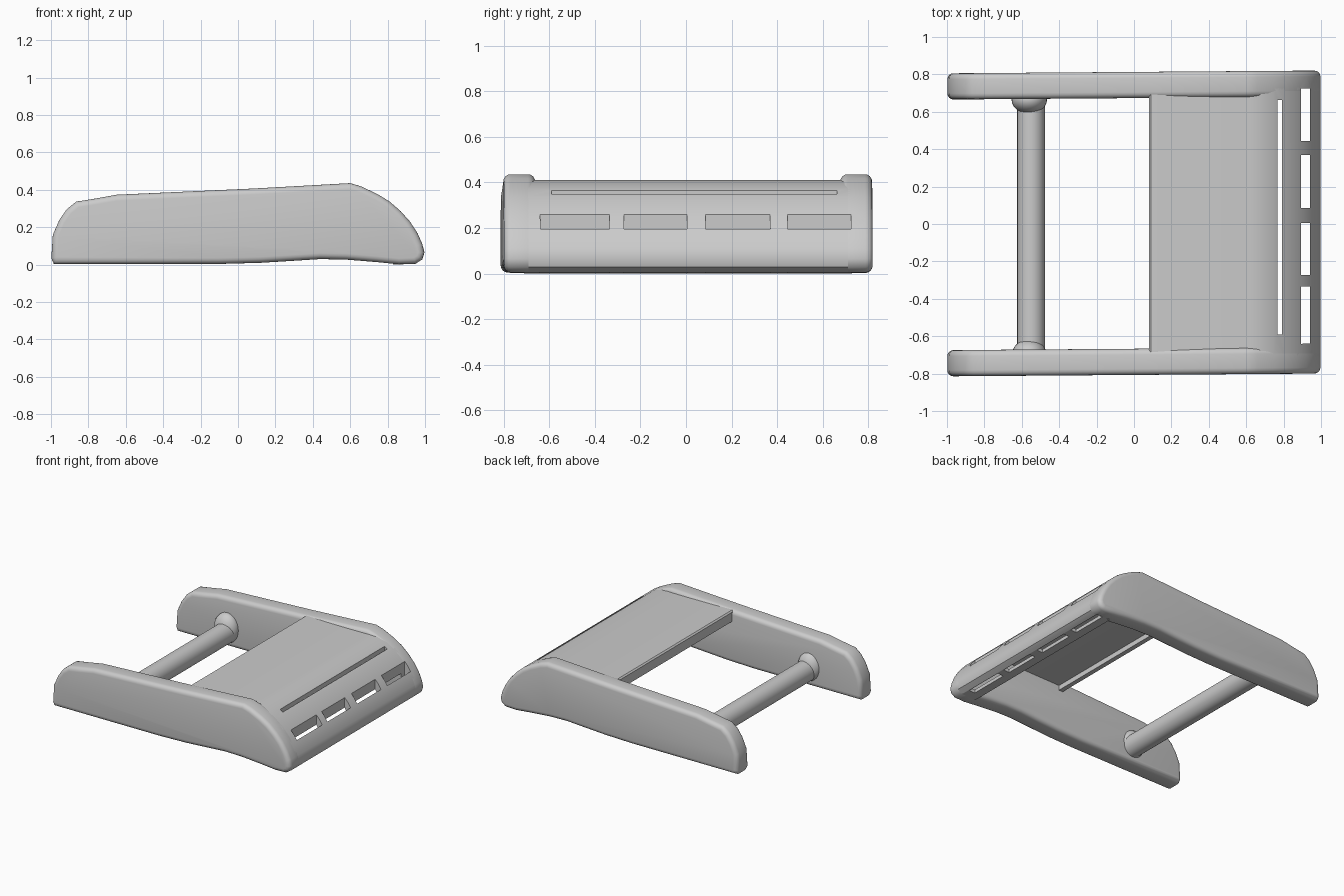
import bpy, bmesh, math

if "Cube" in bpy.data.objects:
    bpy.data.objects.remove(bpy.data.objects["Cube"])


def finish(name, bm, angle=38):
    bmesh.ops.recalc_face_normals(bm, faces=bm.faces[:])
    me = bpy.data.meshes.new(name)
    bm.to_mesh(me)
    bm.free()
    ob = bpy.data.objects.new(name, me)
    bpy.context.collection.objects.link(ob)
    smooth(ob, angle)
    return ob


def smooth(ob, angle=38):
    bpy.ops.object.select_all(action='DESELECT')
    ob.select_set(True)
    bpy.context.view_layer.objects.active = ob
    bpy.ops.object.shade_smooth_by_angle(angle=math.radians(angle))


def prism(name, profile, y0, y1, bevel=0.0):
    """Extrude an XZ profile along y, optionally rounding both cap outlines."""
    bm = bmesh.new()
    cap = bm.faces.new([bm.verts.new((x, y0, z)) for x, z in profile])
    ext = bmesh.ops.extrude_face_region(bm, geom=[cap], use_keep_orig=True)
    verts = [v for v in ext['geom'] if isinstance(v, bmesh.types.BMVert)]
    bmesh.ops.translate(bm, verts=verts, vec=(0, y1 - y0, 0))
    bmesh.ops.recalc_face_normals(bm, faces=bm.faces[:])
    if bevel:
        caps = [f for f in bm.faces if abs(f.normal.y) > 0.9]
        edges = list({e for f in caps for e in f.edges})
        bmesh.ops.bevel(bm, geom=edges, offset=bevel, segments=4,
                        profile=0.5, affect='EDGES', clamp_overlap=False)
    for v in bm.verts:          # the whole body is very slightly skewed
        v.co.y += 0.0075 * v.co.x + 0.003
    return finish(name, bm)


def cut(ob, cutter):
    mod = ob.modifiers.new("slot", 'BOOLEAN')
    mod.operation = 'DIFFERENCE'
    mod.solver = 'EXACT'
    mod.object = cutter
    bpy.ops.object.select_all(action='DESELECT')
    ob.select_set(True)
    bpy.context.view_layer.objects.active = ob
    bpy.ops.object.modifier_apply(modifier=mod.name)


def box(x0, x1, z0, z1):
    return [(x0, z0), (x1, z0), (x1, z1), (x0, z1)]


# Curved nose outline shared by the side panels and the front shell
nose = [(0.75, 0.375), (0.81, 0.338), (0.87, 0.286), (0.92, 0.23),
        (0.96, 0.168), (0.985, 0.112), (0.997, 0.065), (0.985, 0.028),
        (0.95, 0.005)]

# Side panels
side_profile = ([(-0.985, 0.004), (-0.998, 0.035), (-0.99, 0.16), (-0.955, 0.24),
                 (-0.915, 0.297), (-0.865, 0.337), (-0.76, 0.354), (-0.65, 0.374),
                 (0.08, 0.407), (0.60, 0.436), (0.66, 0.418)] + nose +
                [(0.86, 0.002), (0.74, 0.014), (0.58, 0.027), (0.44, 0.03),
                 (0.30, 0.021), (0.12, 0.01), (-0.1, 0.004)])
near_side = prism("near_side_panel", side_profile, -0.81, -0.67, 0.032)
far_side = prism("far_side_panel", side_profile, 0.67, 0.81, 0.032)

# Hollow top deck, front wall and bottom flange in one bent shell
shell_profile = ([(0.08, 0.325), (0.08, 0.395), (0.09, 0.405), (0.62, 0.41),
                  (0.68, 0.403)] + nose +
                 [(0.83, 0.0), (0.83, 0.025), (0.93, 0.03), (0.945, 0.07),
                  (0.935, 0.11), (0.89, 0.19), (0.84, 0.25), (0.77, 0.305),
                  (0.68, 0.355), (0.61, 0.368), (0.115, 0.362), (0.115, 0.325)])
shell = prism("deck_and_front_wall", shell_profile, -0.72, 0.72)

# Four vent slots through wall and flange, and one long thin slot above
slots = [(0.893, 0.942, -0.65, -0.345), (0.893, 0.942, -0.283, -0.005),
         (0.893, 0.942, 0.075, 0.36), (0.893, 0.942, 0.435, 0.715),
         (0.767, 0.790, -0.60, 0.655)]
for i, (x0, x1, y0, y1) in enumerate(slots):
    z0 = 0.2 if i == 4 else -0.1
    cutter = prism("slot_cutter", box(x0, x1, z0, 0.6), y0, y1)
    cut(shell, cutter)
    if i == 3:
        cut(far_side, cutter)
    bpy.data.objects.remove(cutter)
for ob in (shell, far_side):
    smooth(ob)

# Rear cross bar
bar = [(-0.55 + 0.075 * math.cos(a), 0.125 + 0.08 * math.sin(a))
       for a in (i * math.tau / 24 for i in range(24))]
prism("cross_bar", bar, -0.72, 0.72)

# Flared joints where the bar meets the side panels
for name, y, r in (("near_bar_joint", -0.69, 0.09), ("far_bar_joint", 0.665, 0.095)):
    bm = bmesh.new()
    bmesh.ops.create_uvsphere(bm, u_segments=24, v_segments=14, radius=1)
    for v in bm.verts:
        v.co = (-0.56 + v.co.x * r, y + v.co.y * r * 0.8, 0.15 + v.co.z * r * 1.2)
    finish(name, bm, 60)
